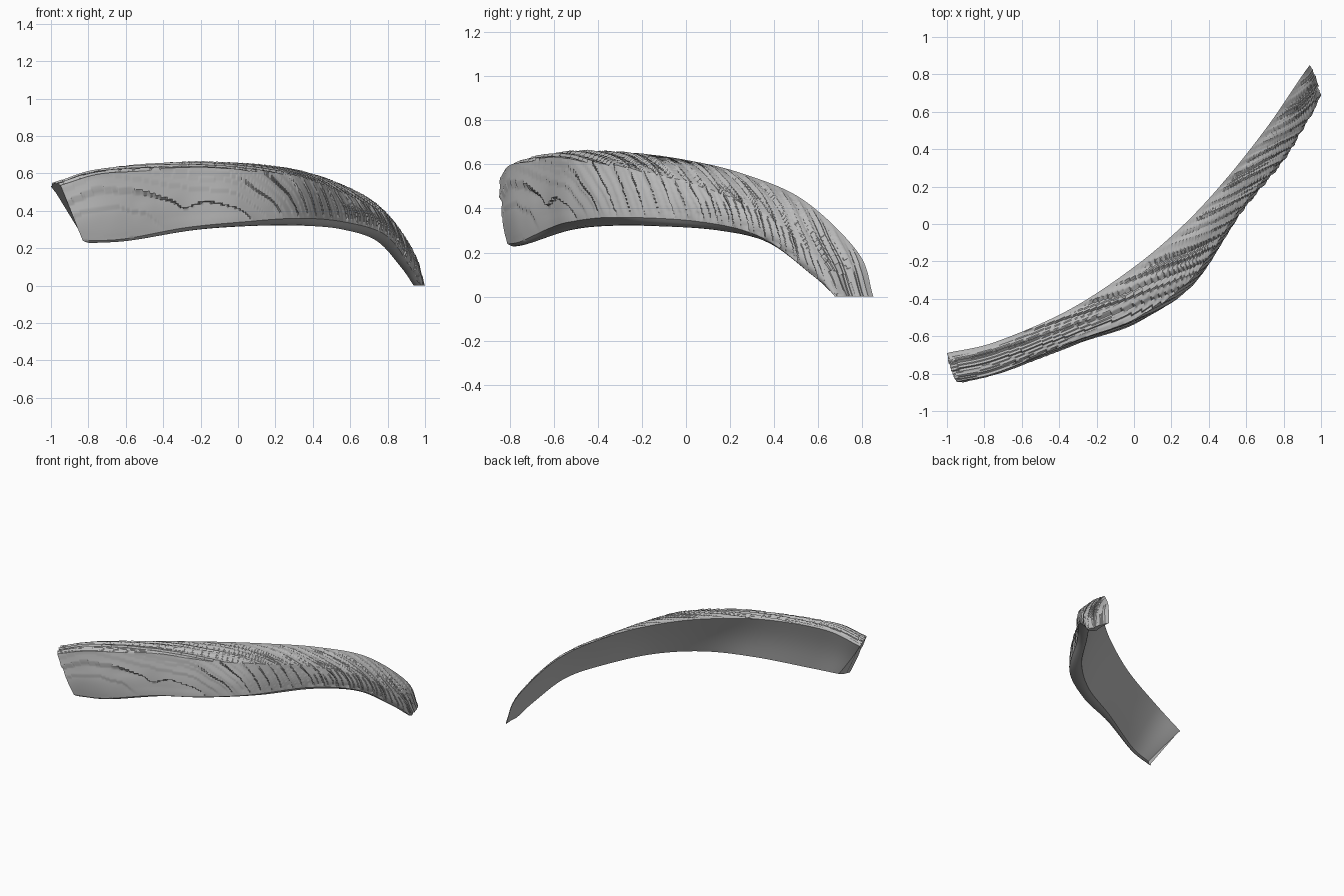
import bpy
import bmesh
import math
from mathutils import Vector, noise

RINGS = 480
BOTTOM, FRONT, TOP, BACK = 4, 26, 26, 8   # divisions on each side of the section

# Corners of the section at each station:
# back top, front top, front bottom, back bottom
STATIONS = [
    [(-1, -.69, .53), (-.95, -.845, .54), (-.83, -.81, .24), (-.77, -.76, .23)],
    [(-.74, -.63, .61), (-.72, -.79, .6), (-.61, -.75, .25), (-.57, -.7, .245)],
    [(-.35, -.46, .65), (-.3, -.62, .63), (-.28, -.62, .31), (-.22, -.53, .3)],
    [(0, -.23, .65), (.02, -.5, .62), (.02, -.52, .34), (.1, -.37, .32)],
    [(.27, 0, .62), (.31, -.29, .59), (.32, -.32, .36), (.36, -.14, .32)],
    [(.5, .25, .56), (.56, .07, .5), (.57, .06, .34), (.56, .15, .3)],
    [(.72, .53, .44), (.8, .36, .37), (.79, .34, .27), (.74, .4, .24)],
    [(.89, .78, .2), (.95, .6, .16), (.92, .57, .1), (.87, .6, .1)],
    [(.94, .85, 0), (1, .68, 0), (.97, .68, 0), (.94, .72, 0)],
]


def spline_point(points, t):
    """Smooth curve through the points, t from 0 to 1."""
    last = len(points) - 1
    position = t * last
    i = min(int(position), last - 1)
    f = position - i
    a, b = points[i], points[i + 1]
    before = points[i - 1] if i > 0 else a * 2 - b
    after = points[i + 2] if i + 2 <= last else b * 2 - a
    tangent_a = (b - before) / 2
    tangent_b = (after - a) / 2
    h = f * f * (3 - 2 * f)
    return (a * (1 - h) + b * h
            + tangent_a * (f * (1 - f) ** 2)
            - tangent_b * (f * f * (1 - f)))


def strand_depth(p):
    """Stepped grooves that run as slanting sheets through the body."""
    wobble = noise.noise(p * 2.5) * .012 + noise.noise(p * 9) * .004
    sheet = .95 * p.y - .32 * p.x + .2 * p.z + wobble
    coarse = (sheet / .047) % 1
    fine = (sheet / .019 + .3) % 1
    strength = .8 + .5 * noise.noise(Vector((sheet * 20, p.x * 2, p.z * 2)))
    return (.015 * coarse + .007 * fine) * strength - .006


def section(t):
    """Closed outline of the body at t, with carved front and top."""
    back_top, front_top, front_low, back_low = [
        spline_point(rail, t) for rail in rails]
    centre = (back_top + front_top + front_low + back_low) / 4
    lift = (back_top + front_top - front_low - back_low).normalized()
    outward = (front_top + front_low - back_top - back_low).normalized()
    sides = [
        (back_low, front_low, BOTTOM, lift * -.008, 0),
        (front_low, front_top, FRONT, outward * .012, 1),
        (front_top, back_top, TOP, lift * .018, 2),
        (back_top, back_low, BACK, outward * .015, 0),
    ]
    outline = []
    for start, end, count, bow, carved in sides:
        for k in range(count):
            f = k / count
            p = start.lerp(end, f) + bow * math.sin(math.pi * f)
            if carved:
                # Grooves fade toward the smooth back and underside
                edge = f if carved == 1 else 1 - f
                fade = min(1, edge * 6)
                p += (centre - p).normalized() * strand_depth(p) * fade
            p.z = 0 if t == 1 else max(p.z, 0)
            outline.append(p)
    return outline


def make_material(name, colour):
    material = bpy.data.materials.new(name)
    material.use_nodes = True
    material.diffuse_color = colour
    shader = material.node_tree.nodes["Principled BSDF"]
    shader.inputs["Base Color"].default_value = colour
    return material


default_cube = bpy.data.objects.get("Cube")
if default_cube:
    bpy.data.objects.remove(default_cube, do_unlink=True)

# Corner rails that guide the curved body
rails = [[Vector(station[c]) for station in STATIONS] for c in range(4)]

# Curved lock lofted from the sections
bm = bmesh.new()
loops = [[bm.verts.new(p) for p in section(r / RINGS)]
         for r in range(RINGS + 1)]
for first, second in zip(loops, loops[1:]):
    for k in range(len(first)):
        n = (k + 1) % len(first)
        bm.faces.new((first[k], first[n], second[n], second[k]))

# Flat ends
bm.faces.new(loops[0])
bm.faces.new(loops[-1])
bmesh.ops.recalc_face_normals(bm, faces=bm.faces)

mesh = bpy.data.meshes.new("curved_lock")
bm.to_mesh(mesh)
bm.free()
lock = bpy.data.objects.new("curved_lock", mesh)
bpy.context.collection.objects.link(lock)
mesh.materials.append(make_material("plain grey", (.5, .5, .5, 1)))

# Smooth shading with crisp strand steps
bpy.ops.object.select_all(action="DESELECT")
lock.select_set(True)
bpy.context.view_layer.objects.active = lock
bpy.ops.object.shade_smooth_by_angle(angle=math.radians(35))
